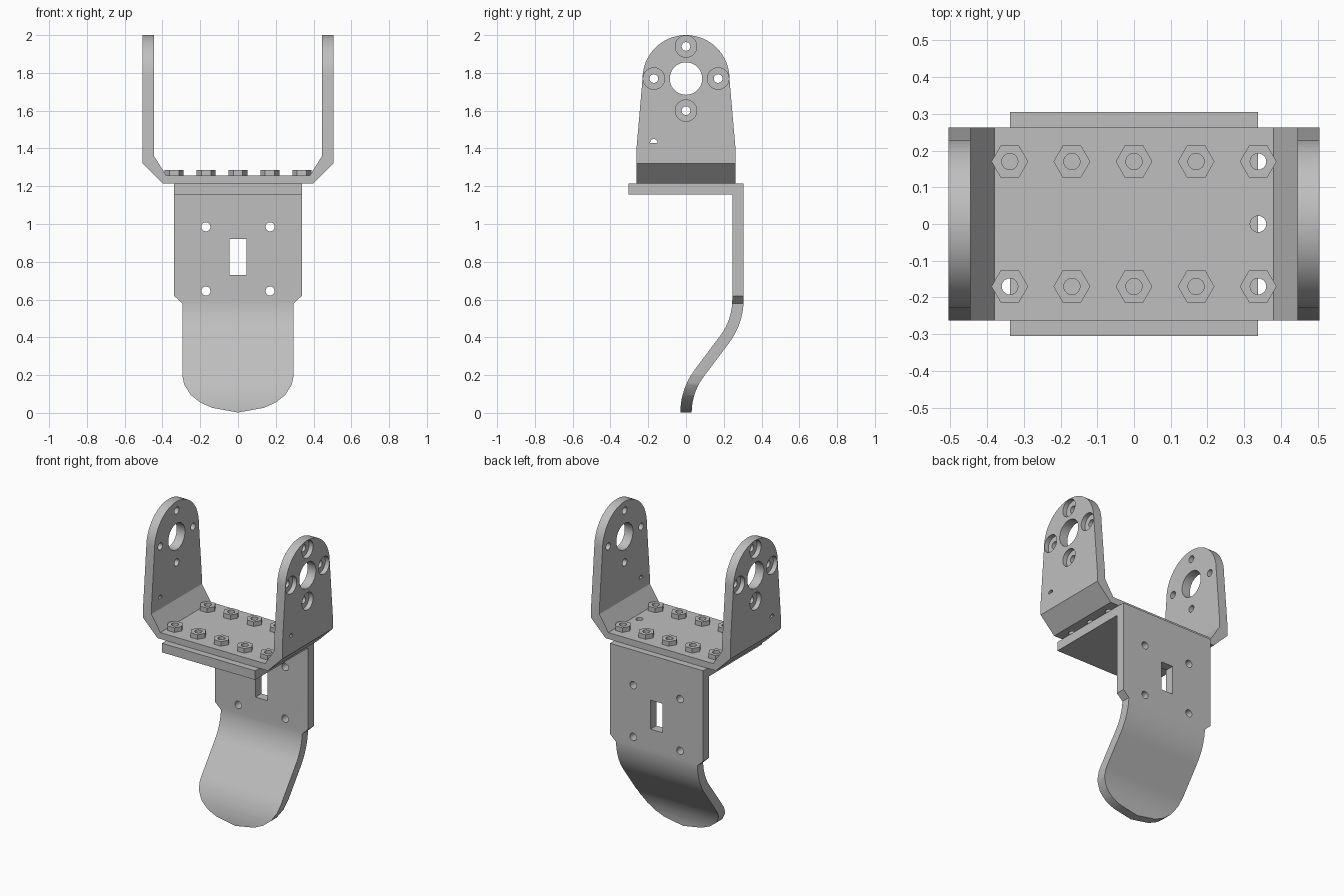
import bpy
import bmesh
from math import sin, cos, pi, radians
from mathutils import Vector

if "Cube" in bpy.data.objects:
    bpy.data.objects.remove(bpy.data.objects["Cube"])

grey = bpy.data.materials.new("light_grey_metal")
grey.use_nodes = True
grey.diffuse_color = (0.52, 0.52, 0.52, 1)
grey.node_tree.nodes["Principled BSDF"].inputs["Base Color"].default_value = grey.diffuse_color


def prism(name, outline, axis, lo, hi):
    """Extrude a 2D outline along the given axis."""
    place = {"x": lambda a, b, d: (d, a, b),
             "y": lambda a, b, d: (a, d, b),
             "z": lambda a, b, d: (a, b, d)}[axis]
    bm = bmesh.new()
    ends = [[bm.verts.new(place(a, b, d)) for a, b in outline] for d in (lo, hi)]
    for ring in ends:
        bm.faces.new(ring)
    n = len(outline)
    for i in range(n):
        j = (i + 1) % n
        bm.faces.new((ends[0][i], ends[0][j], ends[1][j], ends[1][i]))
    bmesh.ops.recalc_face_normals(bm, faces=bm.faces)
    mesh = bpy.data.meshes.new(name)
    bm.to_mesh(mesh)
    bm.free()
    mesh.materials.append(grey)
    obj = bpy.data.objects.new(name, mesh)
    bpy.context.collection.objects.link(obj)
    return obj


def circle(a, b, r, n=24, sweep=2 * pi):
    count = n if sweep == 2 * pi else n + 1
    return [(a + r * cos(sweep * i / n), b + r * sin(sweep * i / n)) for i in range(count)]


def mirrored(half):
    """Complete an outline whose right half is given."""
    return half + [(-a, b) for a, b in reversed(half) if a > 0]


def combine(obj, tool, operation="DIFFERENCE"):
    mod = obj.modifiers.new("cut", "BOOLEAN")
    mod.operation = operation
    mod.solver = "EXACT"
    mod.object = tool
    bpy.context.view_layer.objects.active = obj
    bpy.ops.object.modifier_apply(modifier=mod.name)
    bpy.data.objects.remove(tool)


def smooth(obj):
    bpy.ops.object.select_all(action="DESELECT")
    obj.select_set(True)
    bpy.context.view_layer.objects.active = obj
    bpy.ops.object.shade_smooth_by_angle(angle=radians(30))


# U-shaped bracket: bent strip trimmed to the rounded ear outline
outer = [(0.40, 1.215), (0.505, 1.32), (0.505, 2.1)]
inner = [(0.445, 2.1), (0.445, 1.36), (0.38, 1.257)]
u_half = outer + inner
bracket = prism("u_bracket", u_half + [(-a, b) for a, b in reversed(u_half)], "y", -0.4, 0.4)
ear = [(0.262, 1.1), (0.262, 1.40)]
ear += [(0.23 * cos(t), 1.77 + 0.23 * sin(t)) for t in [pi / 2 * i / 16 for i in range(17)]]
ear[-1] = (0, 2.0)
combine(bracket, prism("ear_trim", mirrored(ear), "x", -0.6, 0.6), "INTERSECT")

# Ear holes: large bore, four counterbored screw holes, small half-round notch
combine(bracket, prism("bore", circle(0, 1.77, 0.086, 40), "x", -0.7, 0.7))
for y, z in ((0.17, 1.77), (-0.17, 1.77), (0, 1.94), (0, 1.60)):
    combine(bracket, prism("screw_hole", circle(y, z, 0.023), "x", -0.7, 0.7))
    for lo, hi in ((-0.7, -0.475), (0.475, 0.7)):
        combine(bracket, prism("counterbore", circle(y, z, 0.057, 32), "x", lo, hi))
combine(bracket, prism("notch", circle(-0.17, 1.43, 0.02, 12, pi), "x", -0.7, 0.7))

# Nuts in two rows, with holes through the bracket floor
nut_xs = [0.169 * i for i in range(-2, 3)]
first = prism("nut", circle(0, 0, 0.05, 6), "z", 1.25, 1.287)
combine(first, prism("nut_hole", circle(0, 0, 0.022), "z", 1.1, 1.4))
smooth(first)
for y in (-0.17, 0.17):
    for x in nut_xs:
        nut = bpy.data.objects.new("nut", first.data)
        nut.location = Vector((x, y, 0))
        bpy.context.collection.objects.link(nut)
        if not (x < -0.3 and y > 0):
            combine(bracket, prism("floor_hole", circle(x, y, 0.022), "z", 1.1, 1.4))
bpy.data.objects.remove(first)
combine(bracket, prism("floor_hole", circle(nut_xs[-1], 0, 0.022), "z", 1.1, 1.4))
smooth(bracket)

# Foot: side profile with a flange, upright plate and S-curved toe
R, BEND, STEPS, HALF = 0.35, radians(37), 10, 0.03
angles = [BEND * i / STEPS for i in range(STEPS + 1)]
path = [(0.275 - R * (1 - cos(t)), 0.6 - R * sin(t), t) for t in angles]
path += [(R * (1 - cos(t)), R * sin(t), t) for t in reversed(angles)]
front = [(y - HALF * cos(t), z + HALF * sin(t)) for y, z, t in path]
back = [(y + HALF * cos(t), z - HALF * sin(t)) for y, z, t in path]
side = [(-0.305, 1.215), (-0.305, 1.155), (0.245, 1.155)] + front + back[::-1] + [(0.305, 1.215)]
foot = prism("foot_plate", side, "x", -0.5, 0.5)

# Trim the foot to its front outline with a rounded tip
tip = [(0.338, 1.4), (0.338, 0.62), (0.295, 0.58), (0.295, 0.2), (0.285, 0.15),
       (0.25, 0.095), (0.2, 0.055), (0.137, 0.027), (0, 0.002)]
combine(foot, prism("foot_trim", mirrored(tip), "y", -0.6, 0.6), "INTERSECT")

# Four bolt holes and a slot in the upright plate
for x in (-0.17, 0.17):
    for z in (0.645, 0.985):
        combine(foot, prism("bolt_hole", circle(x, z, 0.024), "y", 0.1, 0.5))
slot = mirrored([(0.044, 0.73), (0.044, 0.92)])
combine(foot, prism("slot", slot, "y", 0.1, 0.5))
smooth(foot)
